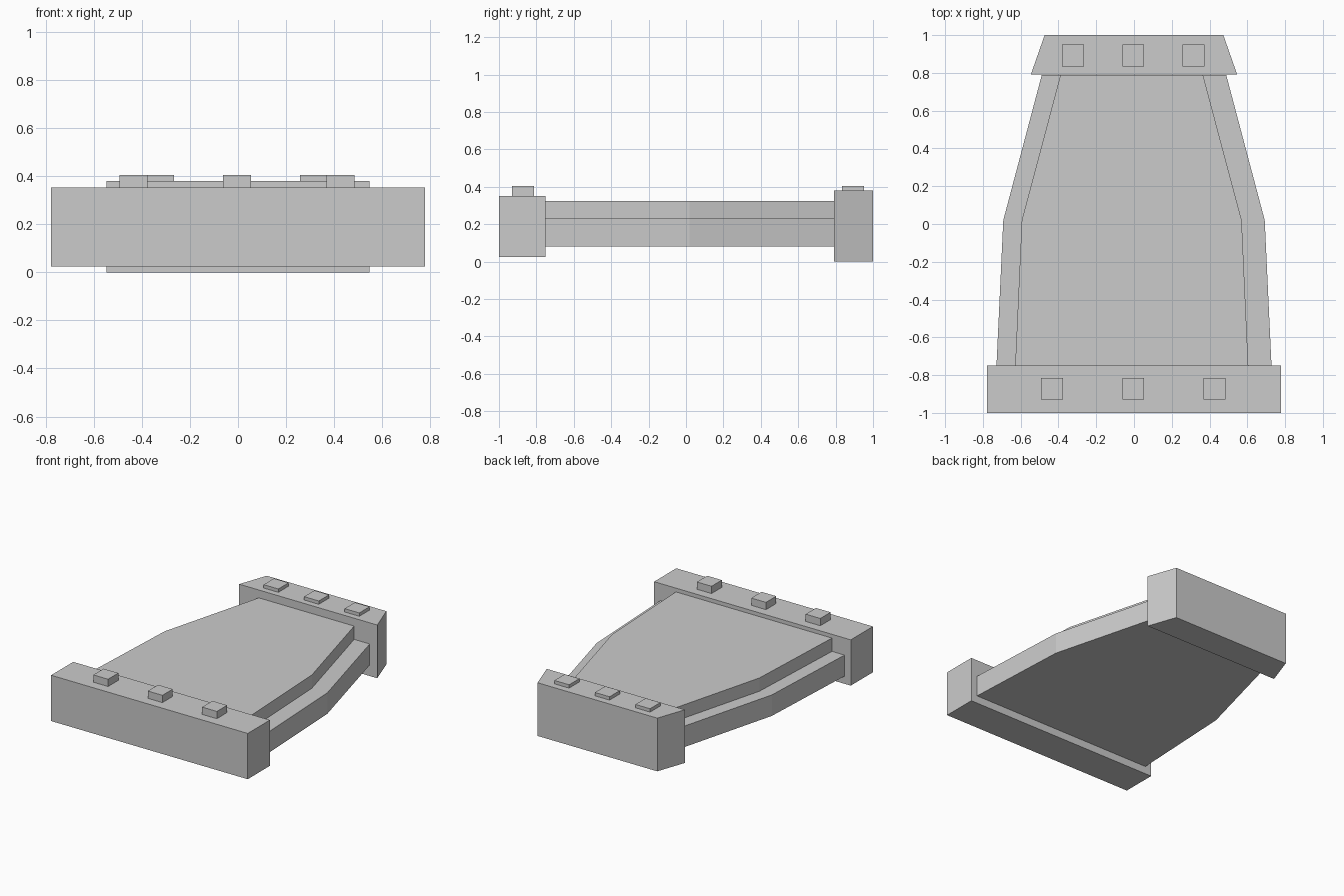
import bpy
import bmesh

cube = bpy.data.objects.get("Cube")
if cube:
    bpy.data.objects.remove(cube, do_unlink=True)

grey = bpy.data.materials.new("plain_grey")
grey.use_nodes = True
colour = (0.6, 0.6, 0.6, 1)
grey.diffuse_color = colour
grey.node_tree.nodes["Principled BSDF"].inputs["Base Color"].default_value = colour


def prism(name, half_outline, z0, z1, x=0.0):
    """Extrude a mirrored outline, given as (half width, y) from front to back."""
    right = [(x + w, y) for w, y in half_outline]
    left = [(x - w, y) for w, y in reversed(half_outline)]
    bm = bmesh.new()
    base = bm.faces.new([bm.verts.new((px, py, z0)) for px, py in right + left])
    top = bmesh.ops.extrude_face_region(bm, geom=[base])["geom"]
    verts = [v for v in top if isinstance(v, bmesh.types.BMVert)]
    bmesh.ops.translate(bm, verts=verts, vec=(0, 0, z1 - z0))
    bmesh.ops.recalc_face_normals(bm, faces=bm.faces)
    mesh = bpy.data.meshes.new(name)
    bm.to_mesh(mesh)
    bm.free()
    mesh.materials.append(grey)
    obj = bpy.data.objects.new(name, mesh)
    bpy.context.collection.objects.link(obj)
    return obj


# Tapered body in two steps
prism("lower_slab", [(0.728, -0.75), (0.692, 0.02), (0.488, 0.79)], 0.08, 0.23)
prism("upper_slab", [(0.617, -0.75), (0.582, 0.02), (0.377, 0.79)], 0.23, 0.325, x=-0.012)

# End beams
prism("front_beam", [(0.777, -1), (0.777, -0.75)], 0.025, 0.352)
prism("back_beam", [(0.546, 0.792), (0.473, 1)], 0, 0.38)

# Small blocks on the beams
for side, spacing, y, z in (("front", 0.43, -0.872, 0.352), ("back", 0.32, 0.893, 0.38)):
    for label, i in (("right", -1), ("middle", 0), ("left", 1)):
        prism(f"{side}_block_{label}", [(0.058, y - 0.058), (0.058, y + 0.058)],
              z, 0.404, x=i * spacing - 0.004)
